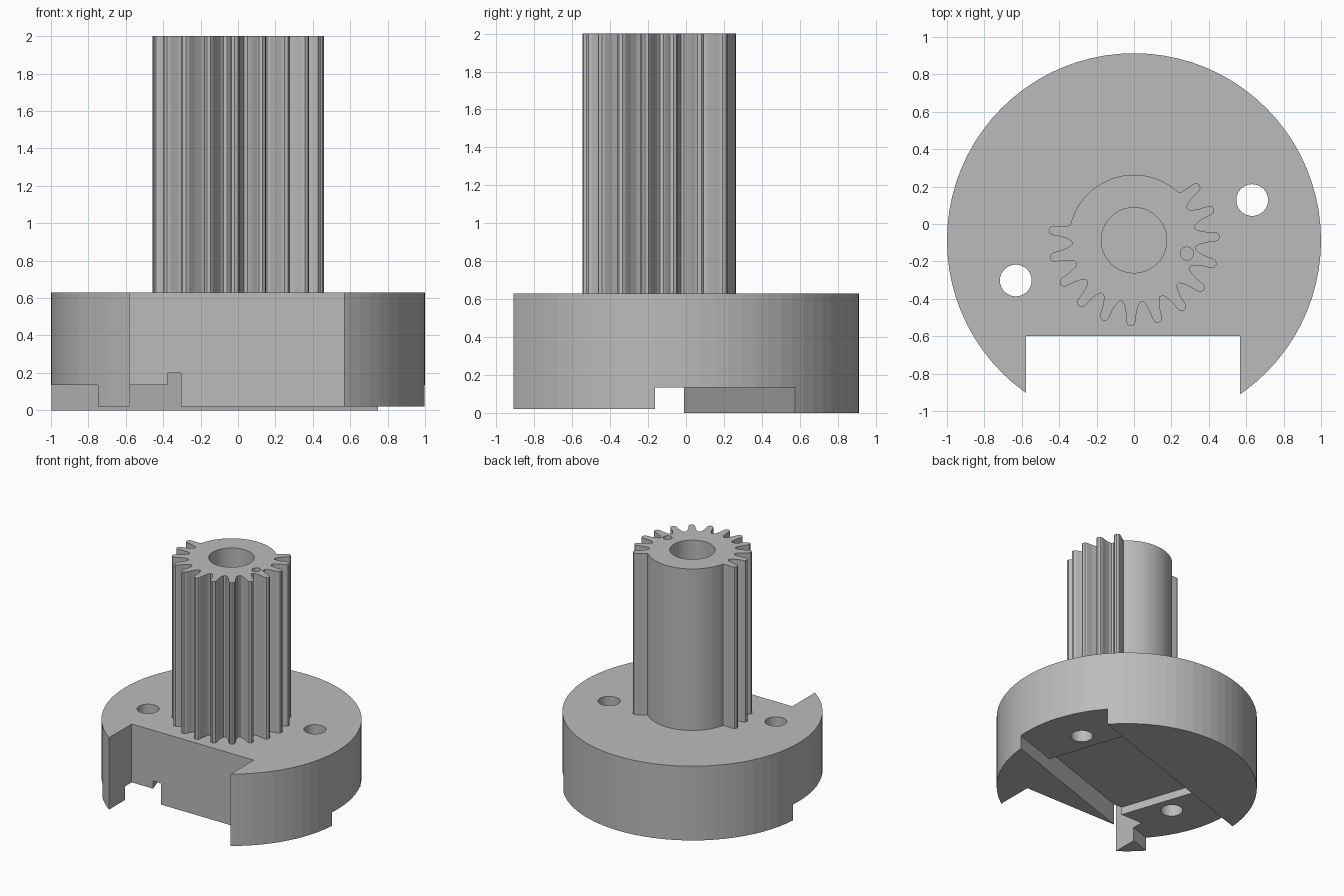
import bpy, bmesh, math
from mathutils import Matrix

cube = bpy.data.objects.get("Cube")
if cube:
    bpy.data.objects.remove(cube, do_unlink=True)

CENTRE_Y = -0.087
TILT = math.radians(18.5)      # direction of the underside channel
DECK = 0.63                    # top of the base

grey = bpy.data.materials.new("plain grey")
grey.use_nodes = True
grey.diffuse_color = (0.5, 0.5, 0.5, 1)
grey.node_tree.nodes["Principled BSDF"].inputs["Base Color"].default_value = (0.5, 0.5, 0.5, 1)


def prism(name, outline, z0, z1):
    """Extrude a closed outline between two heights."""
    bm = bmesh.new()
    face = bm.faces.new([bm.verts.new((x, y, z0)) for x, y in outline])
    top = bmesh.ops.extrude_face_region(bm, geom=[face])
    moved = [v for v in top["geom"] if isinstance(v, bmesh.types.BMVert)]
    bmesh.ops.translate(bm, verts=moved, vec=(0, 0, z1 - z0))
    bmesh.ops.recalc_face_normals(bm, faces=bm.faces)
    mesh = bpy.data.meshes.new(name)
    bm.to_mesh(mesh)
    bm.free()
    mesh.materials.append(grey)
    obj = bpy.data.objects.new(name, mesh)
    bpy.context.scene.collection.objects.link(obj)
    return obj


def circle(x, y, radius, sides):
    return [(x + radius * math.cos(math.tau * i / sides),
             y + radius * math.sin(math.tau * i / sides)) for i in range(sides)]


def rect(x0, x1, y0, y1):
    return [(x0, y0), (x1, y0), (x1, y1), (x0, y1)]


def tilted(outline):
    """Turn an outline from channel directions into model directions."""
    turn = Matrix.Rotation(TILT, 2)
    return [(p.x, p.y + CENTRE_Y) for p in (turn @ Matrix.Identity(2).col[0] * u
            + turn @ Matrix.Identity(2).col[1] * n for u, n in outline)]


def cut(target, outline, z0, z1):
    """Subtract a prism and discard the cutter."""
    cutter = prism("cutter", outline, z0, z1)
    cutter.hide_render = True
    mod = target.modifiers.new("cut", "BOOLEAN")
    mod.operation, mod.solver, mod.object = "DIFFERENCE", "EXACT", cutter
    bpy.context.view_layer.objects.active = target
    bpy.ops.object.modifier_apply(modifier=mod.name)
    bpy.data.objects.remove(cutter, do_unlink=True)


# Round base with front notch, underside channel, pocket and screw holes
base = prism("round_base", circle(0, CENTRE_Y, 1, 80), 0, DECK)
cut(base, rect(-0.577, 0.567, -2, -0.6), -1, 1)
cut(base, tilted(rect(-2, 2, -2, -0.3)), -1, 0.02)
cut(base, tilted(rect(-2, 2, -0.39, 0.39)), -1, 0.135)
cut(base, tilted(rect(-0.52, 0.5, -0.39, 0.39)), -1, 0.2)
for side in (-1, 1):
    cut(base, circle(side * 0.632, CENTRE_Y + side * 0.215, 0.085, 32), -1, 1)

# Partly toothed pinion: thirteen teeth, then a plain round back
PITCH = math.tau / 19
FIRST = math.radians(173) - math.tau
TEETH = 13
flank = [(0.35, 0.036), (0.39, 0.028), (0.435, 0.025), (0.452, 0.018)]
outline = []


def polar(radius, angle, offset=0):
    c, s = math.cos(angle), math.sin(angle)
    outline.append((radius * c - offset * s, CENTRE_Y + radius * s + offset * c))


for k in range(TEETH):
    angle = FIRST + k * PITCH
    for r, w in flank:
        polar(r, angle, -w)
    polar(0.46, angle)
    for r, w in reversed(flank):
        polar(r, angle, w)
    if k < TEETH - 1:
        polar(0.333, angle + PITCH * 0.42)
        polar(0.333, angle + PITCH * 0.58)
start = FIRST + (TEETH - 1) * PITCH + math.radians(7.5)
end = FIRST + math.tau - math.radians(7)
for i in range(31):
    polar(0.35, start + (end - start) * i / 30)

pinion = prism("toothed_pinion", outline, DECK - 0.02, 2)
cut(pinion, circle(0, CENTRE_Y, 0.175, 40), 0, 3)
cut(pinion, circle(0.283, -0.158, 0.035, 20), 0, 3)
